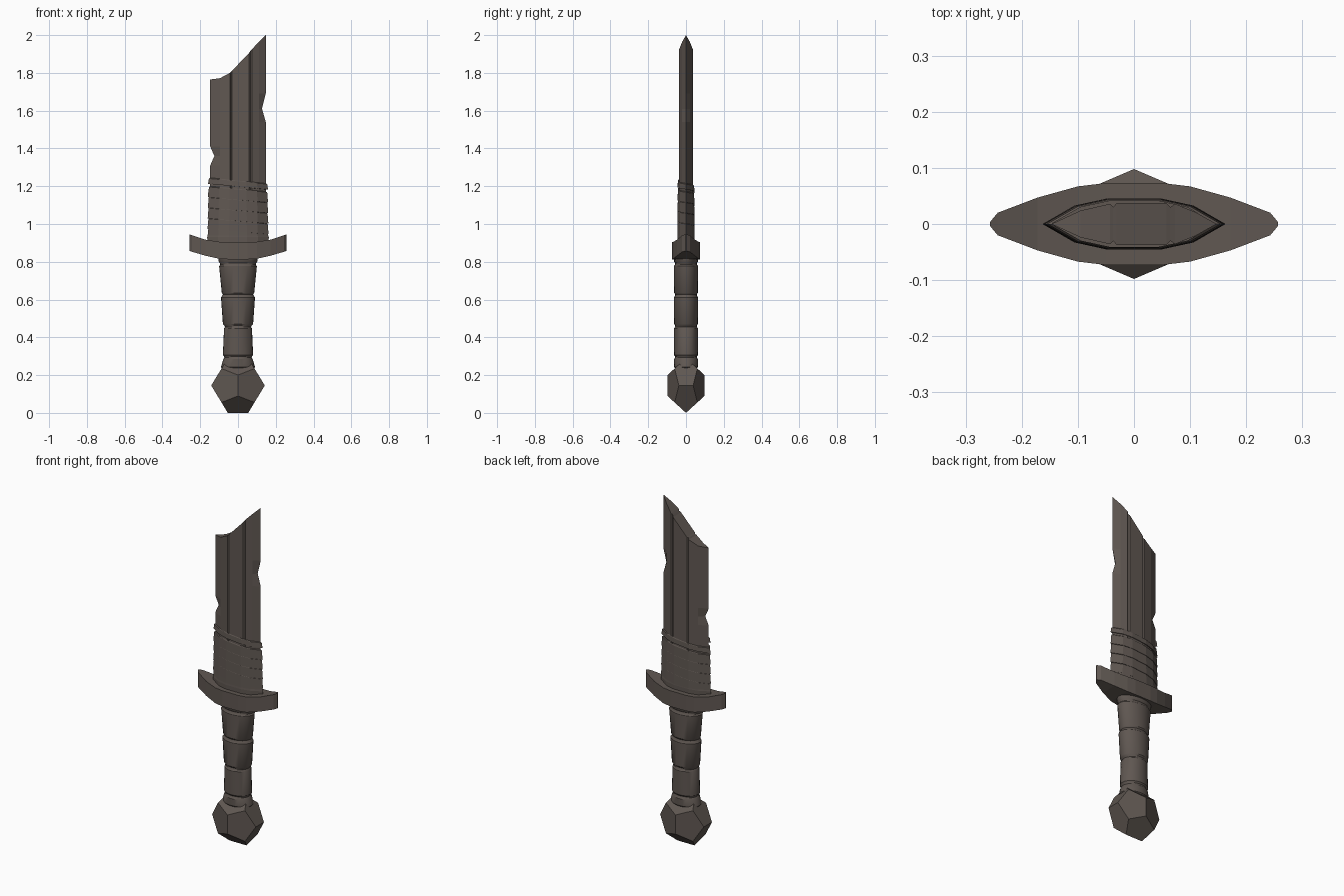
import bpy, bmesh, math

if "Cube" in bpy.data.objects:
    bpy.data.objects.remove(bpy.data.objects["Cube"])

metal = bpy.data.materials.new("dark_brown_grey")
metal.diffuse_color = (0.115, 0.095, 0.083, 1)
metal.use_nodes = True
metal.node_tree.nodes["Principled BSDF"].inputs["Base Color"].default_value = metal.diffuse_color


def finish(bm, name, smooth=None):
    """Turn a bmesh into a named, coloured object."""
    bmesh.ops.recalc_face_normals(bm, faces=bm.faces[:])
    me = bpy.data.meshes.new(name)
    bm.to_mesh(me)
    bm.free()
    me.materials.append(metal)
    ob = bpy.data.objects.new(name, me)
    bpy.context.collection.objects.link(ob)
    if smooth:
        bpy.ops.object.select_all(action='DESELECT')
        ob.select_set(True)
        bpy.context.view_layer.objects.active = ob
        bpy.ops.object.shade_smooth_by_angle(angle=math.radians(smooth))
    return ob


def loft(rings, caps=True):
    """Skin a list of closed rings that have equal point counts."""
    bm = bmesh.new()
    vs = [[bm.verts.new(p) for p in r] for r in rings]
    n = len(rings[0])
    for a, b in zip(vs, vs[1:]):
        for i in range(n):
            j = (i + 1) % n
            bm.faces.new((a[i], a[j], b[j], b[i]))
    if caps:
        bm.faces.new(vs[0])
        bm.faces.new(vs[-1])
    return bm, vs


# Pommel: flattened dodecahedron
phi = (1 + 5 ** 0.5) / 2
S = (-1, 1)
pts = [(a, b, c) for a in S for b in S for c in S]
for a in S:
    for b in S:
        pts += [(a / phi, 0, b * phi), (a * phi, b / phi, 0), (0, a * phi, b / phi)]
bm = bmesh.new()
for x, y, z in pts:
    bm.verts.new((x * 0.0875, y * 0.0605, z * 0.0896 + 0.145))
bmesh.ops.convex_hull(bm, input=bm.verts[:])
bmesh.ops.dissolve_limit(bm, angle_limit=0.05, verts=bm.verts[:], edges=bm.edges[:])
finish(bm, "pommel")

# Grip: oval wrapped bands separated by grooves
bands = [(0.235, 0.292, 0.090, 0.078), (0.298, 0.455, 0.080, 0.074),
         (0.463, 0.62, 0.080, 0.090), (0.628, 0.785, 0.086, 0.100),
         (0.793, 0.83, 0.102, 0.104)]
profile = []
for z0, z1, r0, r1 in bands:
    profile += [(z0, r0 - 0.006, 0.057), (z0 + 0.008, r0, 0.063),
                (z1 - 0.008, r1, 0.064), (z1, r1 - 0.006, 0.058)]
N = 24
rings = [[(rx * math.cos(2 * math.pi * i / N), ry * math.sin(2 * math.pi * i / N), z)
          for i in range(N)] for z, rx, ry in profile]
bm, _ = loft(rings)
finish(bm, "grip", 35)

# Guard: upswept bar, tapering in plan (x, half depth, bottom z, top z)
half = [(0.257, 0.003, 0.857, 0.945), (0.243, 0.020, 0.853, 0.940),
        (0.172, 0.047, 0.832, 0.917), (0.1, 0.067, 0.816, 0.906),
        (0.05, 0.073, 0.813, 0.905)]
stations = [(-x, d, b, t) for x, d, b, t in half] + half[::-1]
bm, _ = loft([[(x, -d, b), (x, d, b), (x, d, t), (x, -d, t)] for x, d, b, t in stations])
finish(bm, "guard")

# Blade: lens section with two thin grooves, edge nicks and a broken slanted tip
section = [(-0.147, 0), (-0.095, 0.024), (-0.043, 0.036), (-0.037, 0.030),
           (-0.031, 0.037), (0.058, 0.037), (0.065, 0.030), (0.073, 0.036),
           (0.11, 0.021), (0.147, 0)]
tip = [1.765, 1.772, 1.80, 1.807, 1.812, 1.905, 1.915, 1.925, 1.963, 2.0]
nick_left, nick_right = {1.36: 0.022}, {1.61: 0.020}


def ring(z):
    front, back = [], []
    for i, (x, y) in enumerate(section):
        h = tip[i] if z is None else z
        if i == 0:
            x += nick_left.get(z, 0)
            front.append((x, 0, h))
        elif i == len(section) - 1:
            x -= nick_right.get(z, 0)
            front.append((x, 0, h))
        else:
            front.append((x, -y, h))
            back.append((x, y, h))
    return front + back[::-1]


bm, vs = loft([ring(z) for z in (0.88, 1.31, 1.36, 1.41, 1.54, 1.61, 1.69, None)], caps=False)
n = len(section)
bm.faces.new(vs[0])
top = vs[-1]
back = [top[0]] + top[:n - 1:-1] + [top[n - 1]]
for i in range(n - 1):
    bm.faces.new(list(dict.fromkeys((top[i], top[i + 1], back[i + 1], back[i]))))
finish(bm, "blade")

# Blade wrap: helical strap winding down to the guard
lens = [(-0.154, 0), (-0.1, -0.031), (-0.045, -0.043), (0.045, -0.043), (0.1, -0.031),
        (0.154, 0), (0.1, 0.031), (0.045, 0.043), (-0.045, 0.043), (-0.1, 0.031)]


def frac(i):
    return (i // 10) + ((lens[i % 10][0] + 0.154) / 0.616 if i % 10 <= 5
                        else 0.5 + (0.154 - lens[i % 10][0]) / 0.616)


def strap(name, z_start, pitch, turns, height):
    out = []
    for i in range(10 * turns + 1):
        x, y = lens[i % 10]
        z = z_start - pitch * frac(i)
        k = 1 + 0.006 * frac(i)
        out.append([(x * k * s, y * k * s, z + dz) for s, dz in
                    ((0.95, 0), (1.0, -0.004), (1.03, -height), (0.95, -height))])
    bm, _ = loft(out)
    finish(bm, name)


strap("upper_strap", 1.245, 0.06, 1, 0.032)
strap("blade_wrap", 1.20, 0.056, 4, 0.058)

# Bottom collar of the wrap, seated on the guard
bm, _ = loft([[(x * s, y * s, z) for x, y in lens]
              for z, s in ((0.89, 1.04), (0.93, 1.06), (0.94, 1.04), (0.985, 1.01))])
finish(bm, "wrap_collar")
